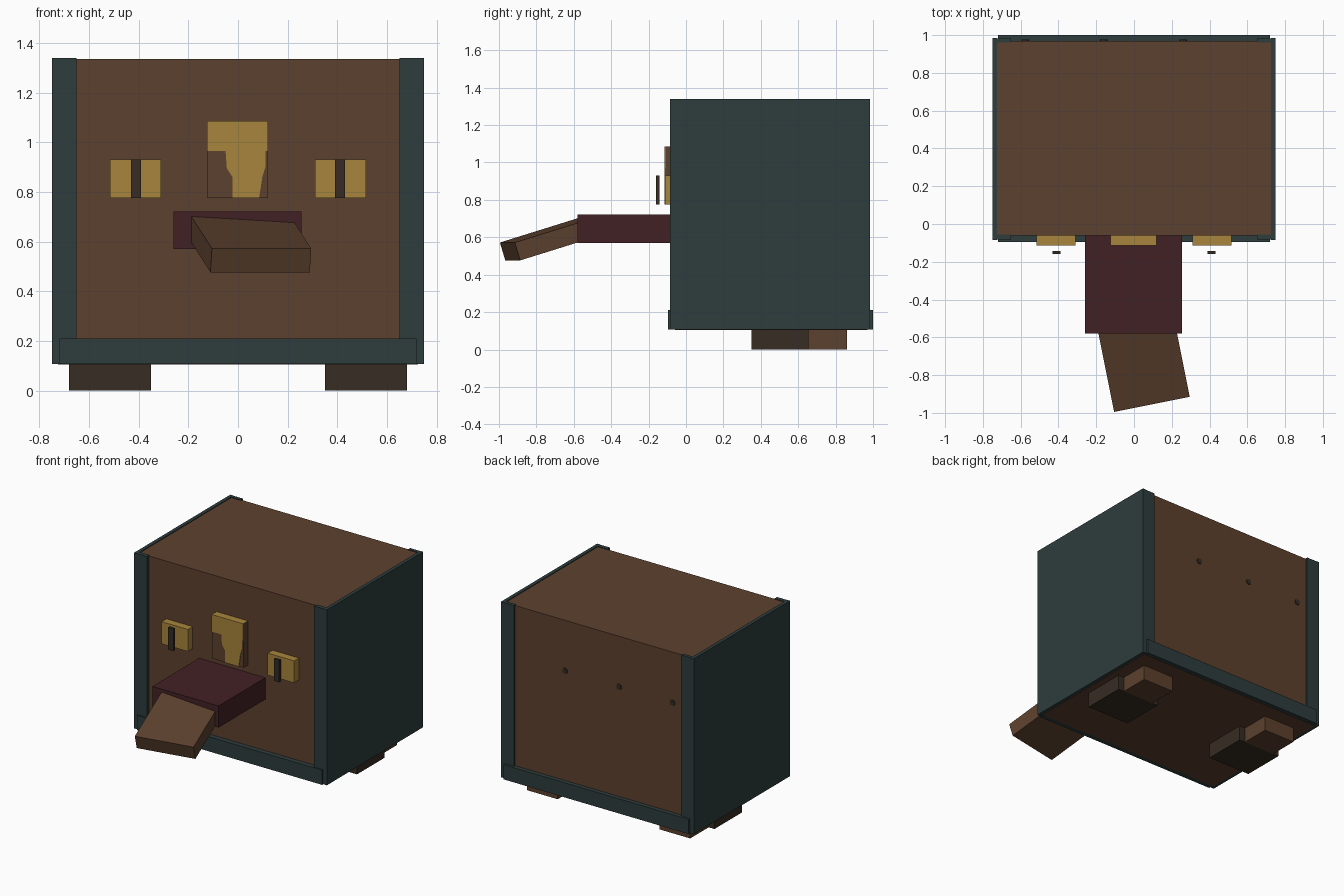
import bpy, bmesh, math
from mathutils import Matrix, Vector

cube = bpy.data.objects.get("Cube")
if cube:
    bpy.data.objects.remove(cube)


def material(name, rgb):
    linear = [(c / 255 / 12.92) if c < 11 else ((c / 255 + 0.055) / 1.055) ** 2.4 for c in rgb]
    m = bpy.data.materials.new(name)
    m.use_nodes = True
    m.diffuse_color = (*linear, 1)
    m.node_tree.nodes["Principled BSDF"].inputs["Base Color"].default_value = (*linear, 1)
    return m


BROWN = material("brown wood", (92, 65, 46))
TEAL = material("dark teal metal", (46, 60, 60))
GOLD = material("gold", (167, 133, 60))
MAROON = material("maroon", (66, 33, 37))
DARK = material("dark brown", (54, 44, 35))


def finish(name, bm, *mats):
    bmesh.ops.recalc_face_normals(bm, faces=bm.faces)
    mesh = bpy.data.meshes.new(name)
    bm.to_mesh(mesh)
    bm.free()
    for m in mats:
        mesh.materials.append(m)
    obj = bpy.data.objects.new(name, mesh)
    bpy.context.scene.collection.objects.link(obj)
    return obj


def box(name, x, y, z, mat):
    """Box from its (min, max) extent on each axis."""
    lo, hi = Vector((x[0], y[0], z[0])), Vector((x[1], y[1], z[1]))
    bm = bmesh.new()
    bmesh.ops.create_cube(bm, size=1)
    bmesh.ops.scale(bm, vec=hi - lo, verts=bm.verts)
    bmesh.ops.translate(bm, vec=(lo + hi) / 2, verts=bm.verts)
    return finish(name, bm, mat)


def pair(name, x, y, z, mat):
    """The same box on both sides of the model."""
    box("left_" + name, x, y, z, mat)
    box("right_" + name, (-x[1], -x[0]), y, z, mat)


# Chest body and its metal frame
box("body", (-0.725, 0.725), (-0.06, 0.97), (0.105, 1.335), BROWN)
pair("side_panel", (0.725, 0.75), (-0.085, 0.985), (0.108, 1.34), TEAL)
pair("front_post", (0.65, 0.74), (-0.083, -0.055), (0.109, 1.34), TEAL)
pair("back_post", (0.65, 0.74), (0.96, 0.983), (0.109, 1.34), TEAL)
box("front_band", (-0.72, 0.72), (-0.095, -0.055), (0.107, 0.21), TEAL)
box("back_band", (-0.72, 0.72), (0.96, 1.0), (0.107, 0.21), TEAL)

# Feet with narrower heels
pair("foot", (0.35, 0.68), (0.35, 0.655), (0, 0.107), DARK)
pair("heel", (0.395, 0.635), (0.65, 0.86), (0, 0.107), BROWN)

# Eyes with floating pupils
pair("eye", (0.31, 0.515), (-0.113, -0.055), (0.775, 0.93), GOLD)
pair("pupil", (0.39, 0.432), (-0.16, -0.142), (0.775, 0.93), DARK)

# Nose block: brown with a gold top
nose = box("nose", (-0.125, 0.12), (-0.11, -0.055), (0.775, 1.085), BROWN)
nose.data.materials.append(GOLD)
for f in nose.data.polygons:
    f.material_index = int(f.normal.z > 0.9)

# Stepped gold inlay on the nose front
inlay = [(-0.125, 1.085), (0.12, 1.085), (0.12, 0.965), (0.11, 0.965), (0.11, 0.9),
         (0.098, 0.86), (0.085, 0.775), (-0.022, 0.775), (-0.022, 0.86),
         (-0.045, 0.895), (-0.05, 0.965), (-0.125, 0.965)]
bm = bmesh.new()
face = bm.faces.new([bm.verts.new((x, -0.11, z)) for x, z in inlay])
out = bmesh.ops.extrude_face_region(bm, geom=[face])
bmesh.ops.translate(bm, vec=(0, -0.004, 0),
                    verts=[v for v in out["geom"] if isinstance(v, bmesh.types.BMVert)])
finish("nose_inlay", bm, GOLD)

# Tongue and its drooping, twisted tip
box("tongue", (-0.26, 0.255), (-0.58, -0.055), (0.57, 0.722), MAROON)
tip = box("tongue_tip", (-0.204, 0.204), (0, 0.46), (-0.1, 0), BROWN)
tip.matrix_world = (Matrix.Translation((0.095, -0.955, 0.572))
                    @ Matrix.Rotation(math.radians(11.3), 4, "Z")
                    @ Matrix.Rotation(math.radians(17), 4, "X"))

# Row of dark pegs on the back
for i, x in enumerate((0.26, -0.16, -0.575)):
    bm = bmesh.new()
    bmesh.ops.create_cone(bm, cap_ends=True, segments=8, radius1=0.02, radius2=0.02, depth=0.012,
                          matrix=Matrix.Translation((x, 0.97, 0.98)) @ Matrix.Rotation(math.pi / 2, 4, "X"))
    finish(f"back_peg_{i + 1}", bm, DARK)
